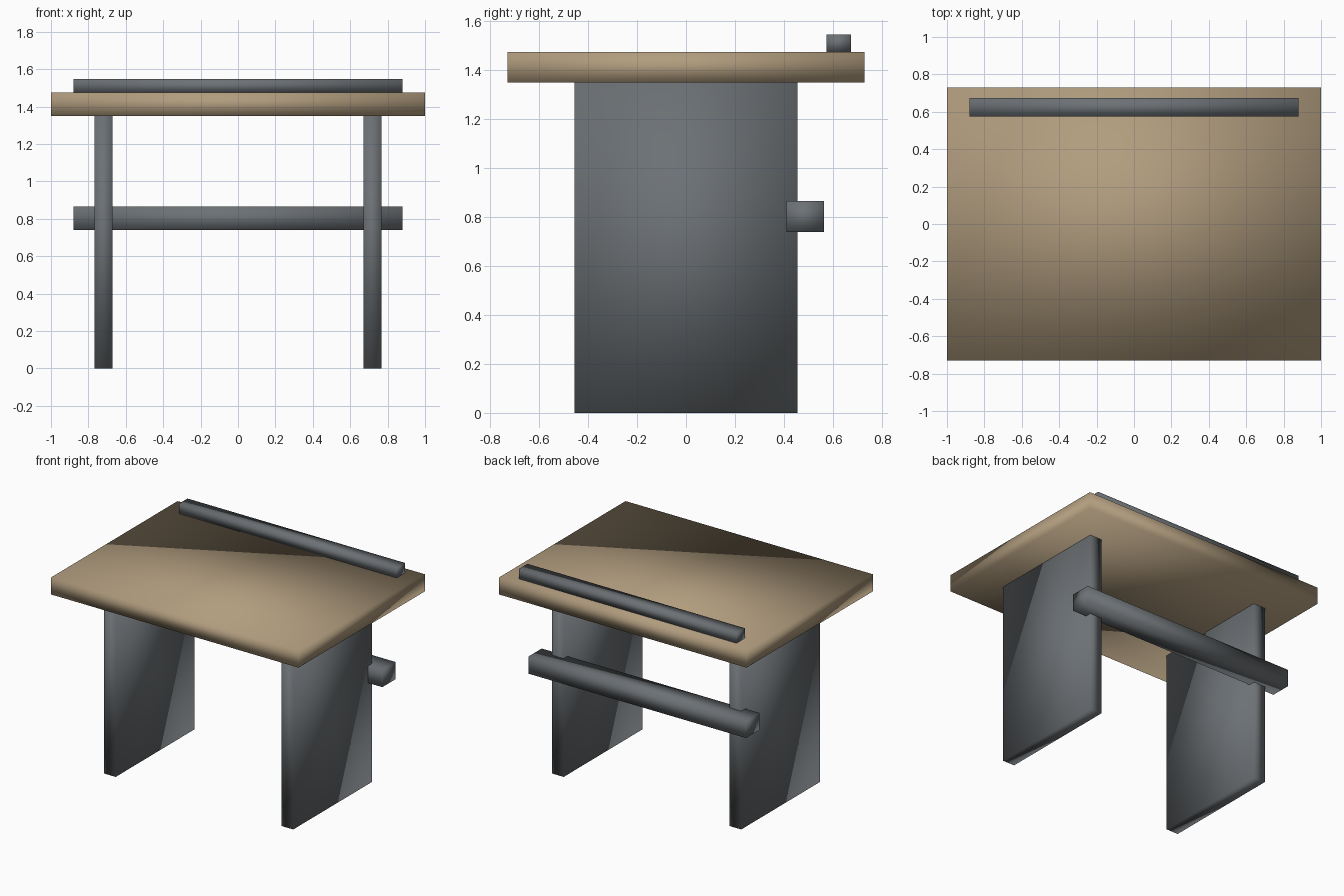
import bpy

old = bpy.data.objects.get("Cube")
if old:
    bpy.data.objects.remove(old, do_unlink=True)


def make_material(name, color):
    mat = bpy.data.materials.new(name)
    mat.use_nodes = True
    mat.diffuse_color = color
    mat.node_tree.nodes["Principled BSDF"].inputs["Base Color"].default_value = color
    return mat


def box(name, low, high, mat):
    """Softly shaded box spanning two opposite corners."""
    center = [(a + b) / 2 for a, b in zip(low, high)]
    size = [b - a for a, b in zip(low, high)]
    bpy.ops.mesh.primitive_cube_add(size=1, location=center)
    obj = bpy.context.object
    obj.name = name
    obj.scale = size
    bpy.ops.object.transform_apply(location=False, rotation=False, scale=True)
    bpy.ops.object.shade_smooth()
    obj.data.materials.append(mat)
    return obj


wood = make_material("light wood", (0.44, 0.335, 0.21, 1))
metal = make_material("dark grey", (0.15, 0.165, 0.178, 1))

# Wooden desk top
box("desk_top", (-1, -0.73, 1.35), (1, 0.73, 1.475), wood)

# Panel legs, one on each side
for side, x in (("left", 0.718), ("right", -0.718)):
    box(side + "_leg", (x - 0.048, -0.456, 0), (x + 0.048, 0.456, 1.35), metal)

# Rail let into the rear edges of the legs
box("back_rail", (-0.88, 0.41, 0.74), (0.88, 0.564, 0.865), metal)

# Low ledge along the back of the top
box("top_ledge", (-0.88, 0.575, 1.475), (0.88, 0.674, 1.547), metal)
